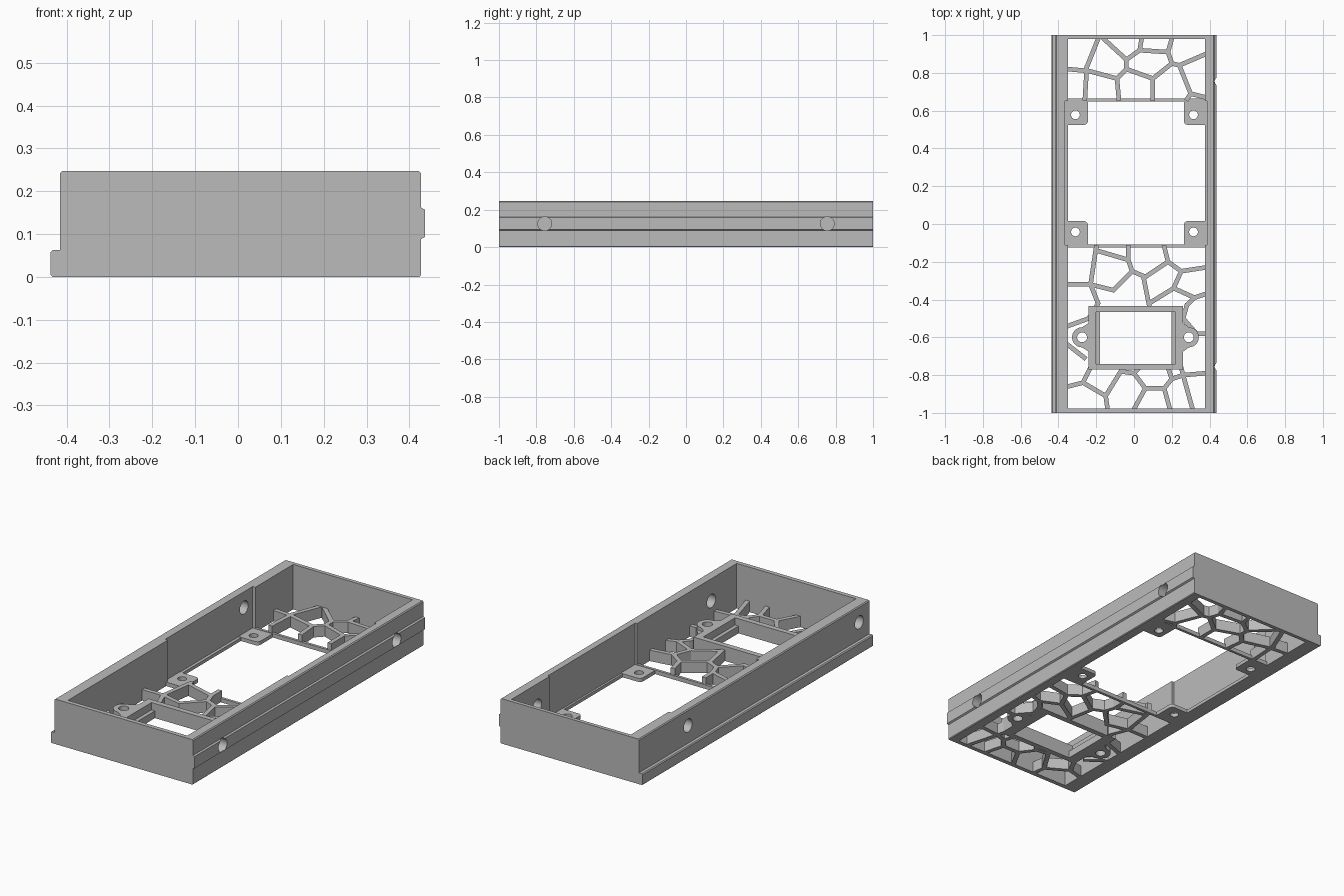
import bpy, bmesh, math
from mathutils import Matrix, Vector

if "Cube" in bpy.data.objects:
    bpy.data.objects.remove(bpy.data.objects["Cube"])

mat = bpy.data.materials.new("light grey plastic")
mat.diffuse_color = (0.5, 0.5, 0.5, 1)
mat.use_nodes = True
mat.node_tree.nodes["Principled BSDF"].inputs["Base Color"].default_value = mat.diffuse_color


def make(name, bm):
    bmesh.ops.recalc_face_normals(bm, faces=bm.faces)
    me = bpy.data.meshes.new(name)
    bm.to_mesh(me)
    bm.free()
    ob = bpy.data.objects.new(name, me)
    bpy.context.collection.objects.link(ob)
    me.materials.append(mat)
    return ob


def prism(name, pts, depth):
    """Extrude a closed 3D polygon along a vector."""
    bm = bmesh.new()
    f = bm.faces.new([bm.verts.new(p) for p in pts])
    r = bmesh.ops.extrude_face_region(bm, geom=[f])
    bmesh.ops.translate(bm, vec=depth, verts=[v for v in r["geom"] if isinstance(v, bmesh.types.BMVert)])
    return make(name, bm)


def box(name, x0, x1, y0, y1, z0, z1):
    return prism(name, [(x0, y0, z0), (x1, y0, z0), (x1, y1, z0), (x0, y1, z0)], (0, 0, z1 - z0))


def cyl(name, c, r, h, axis="Z"):
    bm = bmesh.new()
    m = Matrix.Translation(c)
    if axis == "X":
        m = m @ Matrix.Rotation(math.pi / 2, 4, "Y")
    bmesh.ops.create_cone(bm, cap_ends=True, segments=40, radius1=r, radius2=r, depth=h, matrix=m)
    return make(name, bm)


def combine(ob, others, op):
    for o in others:
        m = ob.modifiers.new("cut", "BOOLEAN")
        m.operation, m.solver, m.object = op, "EXACT", o
        bpy.context.view_layer.objects.active = ob
        bpy.ops.object.modifier_apply(modifier=m.name)
        bpy.data.objects.remove(o)


def smooth(ob):
    bpy.ops.object.select_all(action="DESELECT")
    ob.select_set(True)
    bpy.context.view_layer.objects.active = ob
    bpy.ops.object.shade_smooth_by_angle(angle=math.radians(25))


# Outer wall: side profile with the left lip and right rail, hollowed out
prof = [(-.433, 0), (.423, 0), (.427, .004), (.427, .088), (.436, .093), (.436, .157), (.427, .162),
        (.427, .242), (.422, .247), (-.41, .247), (-.415, .242), (-.415, .063), (-.432, .063),
        (-.437, .058), (-.437, .004)]
wall = prism("outer_wall", [(x, -1, z) for x, z in prof], (0, 2, 0))
cuts = [box("cavity", -.35, .375, -.976, .979, -.1, .4),
        box("middle_cavity", -.366, .386, -.11, .65, .018, .4)]
for y in (-.755, .755):
    cuts.append(cyl("rail_hole", (.41, y, .125), .037, .15, "X"))
for y in (-.91, .575):
    cuts.append(cyl("lip_side_hole", (-.39, y, .16), .036, .15, "X"))
combine(wall, cuts, "DIFFERENCE")
smooth(wall)

# Corner tabs with screw holes
for sx, cx in ((-1, -.31), (1, .315)):
    for sy, cy in ((-1, -.042), (1, .578)):
        ox = -.366 if sx < 0 else .386
        oy = -.11 if sy < 0 else .65
        ix, iy, r = ox - sx * .122, oy - sy * .125, .02
        arc = [(ix + sx * r * (1 - math.cos(a)), iy + sy * r * (1 - math.sin(a)), 0)
               for a in [i * math.pi / 10 for i in range(6)]]
        tab = prism("corner_tab", [(ox, oy, 0), (ix, oy, 0)] + arc + [(ox, iy, 0)], (0, 0, .02))
        combine(tab, [cyl("screw_hole", (cx, cy, 0), .023, .2)], "DIFFERENCE")
        smooth(tab)

# Cross bars either side of the large opening
box("cross_bar", -.36, .38, .649, .664, 0, .022)
box("cross_bar", -.36, .38, -.124, -.109, 0, .022)

# Mounting frame with two screw ears
mount = box("mounting_frame", -.24, .26, -.77, -.435, 0, .08)
adds, holes = [], [box("opening", -.2, .22, -.74, -.465, -.1, .3)]
for s, x, edge in ((-1, -.275, -.24), (1, .29, .26)):
    adds.append(prism("ear_web", [(edge - s * .02, -.69, 0), (edge + s * .005, -.672, 0), (x + s * .005, -.65, 0),
                                  (x + s * .005, -.55, 0), (edge + s * .005, -.528, 0), (edge - s * .02, -.51, 0)],
                      (0, 0, .08)))
    adds.append(cyl("ear", (x, -.6, .04), .053, .08))
    holes.append(cyl("ear_hole", (x, -.6, 0), .026, .4))
combine(mount, adds, "UNION")
combine(mount, holes, "DIFFERENCE")
smooth(mount)
for x in (-.201, .199):
    box("mount_ledge", x, x + .022, -.741, -.464, 0, .04)


# Irregular cell lattices: each path is a chain of strut corners (hundredths)
def lattice(name, paths):
    bm = bmesh.new()
    for path in paths:
        for a, b in zip(path, path[1:]):
            a, b = Vector(a) / 100, Vector(b) / 100
            d = b - a
            m = (Matrix.Translation(((a.x + b.x) / 2, (a.y + b.y) / 2, .03))
                 @ Matrix.Rotation(math.atan2(d.y, d.x), 4, "Z")
                 @ Matrix.Diagonal((d.length + .016, .024, .06, 1)))
            bmesh.ops.create_cube(bm, size=1, matrix=m)
    return make(name, bm)


lattice("back_lattice", [
    [(-35, 82), (-24, 81), (-9, 77), (-4, 82), (-4, 87), (-16, 98)],
    [(-19, 98), (-25, 83), (-26, 66)], [(-9, 77), (-8, 66)],
    [(-4, 87), (3, 92), (4, 98)], [(3, 92), (18, 91), (20, 98)],
    [(18, 91), (20, 85), (24, 84), (38, 90)], [(24, 84), (30, 69), (38, 67)], [(30, 69), (28, 66)],
    [(20, 85), (10, 77), (-4, 82)], [(10, 77), (10, 66)]])
lattice("middle_lattice", [
    [(-20, -12), (-23, -32), (-35, -32)], [(-20, -14), (-3, -19), (-3, -12)],
    [(-23, -32), (-11, -35), (-1, -25), (-3, -19)], [(-23, -32), (-19, -42), (-24, -50), (-35, -54)],
    [(-1, -25), (6, -28), (18, -20), (16, -12)], [(5, -28), (8, -43)],
    [(18, -20), (25, -25), (38, -23)], [(25, -25), (21, -34), (8, -42)],
    [(21, -34), (32, -39), (38, -37)], [(32, -39), (28, -43), (26, -50), (33, -58), (38, -58)]])
lattice("front_lattice", [
    [(-35, -64), (-26, -71)], [(-35, -86), (-27, -84), (-23, -76)],
    [(-27, -84), (-15, -91), (-14, -98)], [(-15, -91), (-7, -78), (0, -79), (6, -87), (0, -98)],
    [(0, -79), (3, -76)], [(6, -87), (16, -87), (20, -82), (18, -76)], [(16, -87), (19, -98)],
    [(20, -82), (26, -80), (38, -79)], [(26, -80), (31, -98)], [(25, -76), (26, -80)]])
